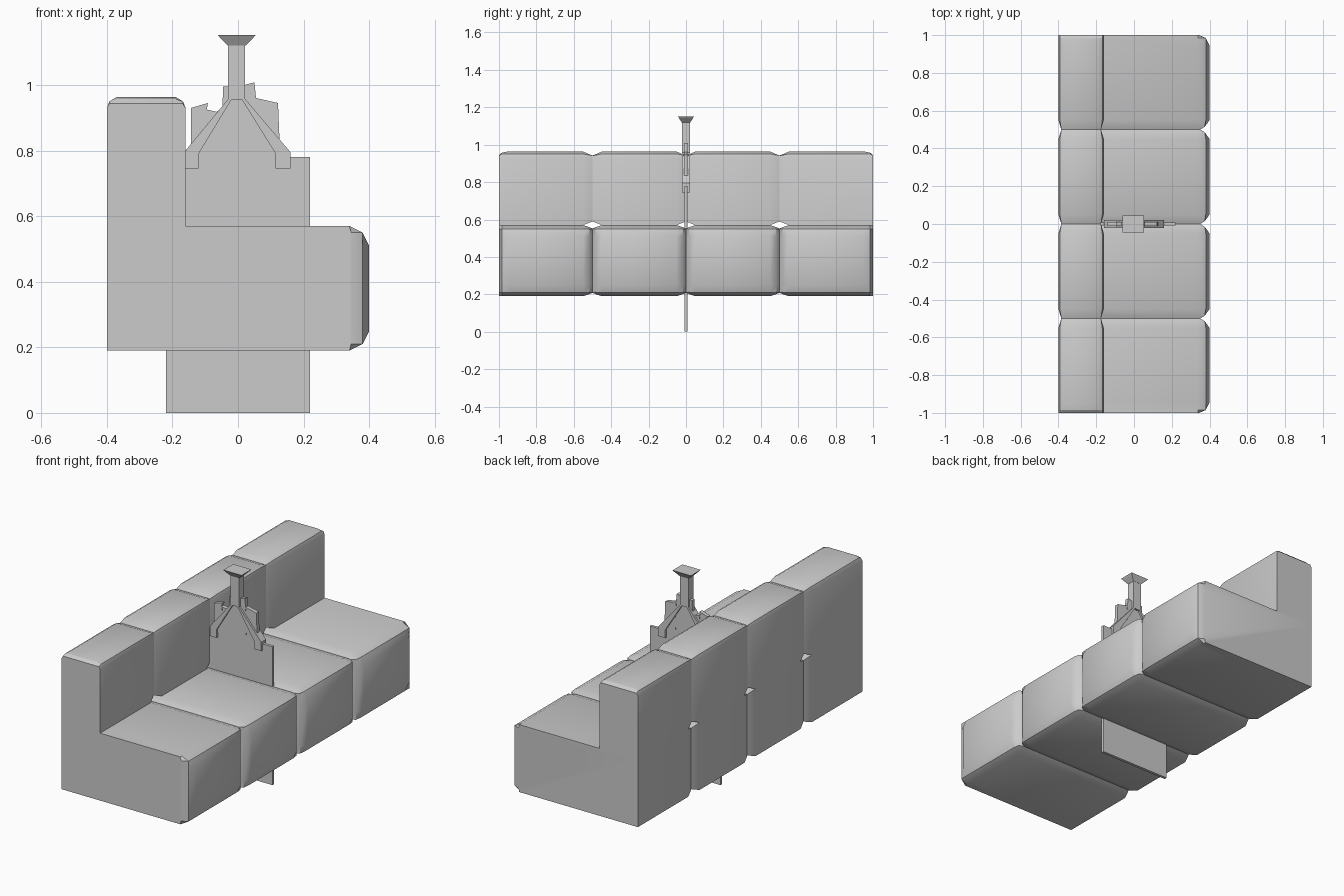
import bpy, bmesh, math

if "Cube" in bpy.data.objects:
    bpy.data.objects.remove(bpy.data.objects["Cube"])


def finish(name, bm, smooth=False):
    bmesh.ops.recalc_face_normals(bm, faces=bm.faces)
    me = bpy.data.meshes.new(name)
    bm.to_mesh(me)
    bm.free()
    ob = bpy.data.objects.new(name, me)
    bpy.context.collection.objects.link(ob)
    if smooth:
        bpy.ops.object.select_all(action='DESELECT')
        ob.select_set(True)
        bpy.context.view_layer.objects.active = ob
        bpy.ops.object.shade_smooth_by_angle(angle=math.radians(30))
    return ob


def loft(name, rings, smooth=False):
    """Join rings of 3D points and cap both ends."""
    bm = bmesh.new()
    vs = [[bm.verts.new(p) for p in ring] for ring in rings]
    n = len(vs[0])
    for a, b in zip(vs, vs[1:]):
        for i in range(n):
            j = (i + 1) % n
            bm.faces.new((a[i], a[j], b[j], b[i]))
    bm.faces.new(vs[0])
    bm.faces.new(vs[-1])
    return finish(name, bm, smooth)


def plate(name, outline, half, y=0):
    return loft(name, [[(x, y + s * half, z) for x, z in outline] for s in (-1, 1)])


SEAT = [(-.4, .19), (.34, .19), (.38, .21), (.4, .25), (.4, .51), (.38, .55), (.34, .57), (-.4, .57)]
BACK = [(-.4, .57), (-.4, .93), (-.392, .95), (-.37, .963), (-.19, .963), (-.168, .95), (-.16, .93), (-.16, .57)]


def seat_ring(y, inset, front):
    lo, hi = .19 + inset, .57 - inset
    return [(min(max(x, -.4 + inset), front), y, min(max(z, lo), hi)) for x, z in SEAT]


def back_ring(y, inset, top):
    return [(min(max(x, -.4 + inset), -.16 - inset), y, min(max(z, .57 + inset * 1.3), top)) for x, z in BACK]


# four cushions: ends pinch in at the seams, outer ends stay nearly flush
for k in range(4):
    y0, y1 = -1 + k * .5, -.5 + k * .5
    seat, back = [], []
    for y, s in ((y0, 1), (y1, -1)):
        if abs(y) > .9:
            a = [seat_ring(y, 0, .345), seat_ring(y + s * .015, 0, .38), seat_ring(y + s * .055, 0, .4)]
            b = [back_ring(y, 0, .943), back_ring(y + s * .015, 0, .957), back_ring(y + s * .045, 0, .963)]
        else:
            a = [seat_ring(y, .018, .35), seat_ring(y + s * .015, .012, .375), seat_ring(y + s * .05, 0, .4)]
            b = [back_ring(y, .015, .942), back_ring(y + s * .05, 0, .963)]
        seat += a if s > 0 else a[::-1]
        back += b if s > 0 else b[::-1]
    loft(f"seat_section_{k + 1}", seat, True)
    loft(f"backrest_section_{k + 1}", back, True)

# central support board through the seat
plate("support_board", [(-.22, 0), (.22, 0), (.22, .78), (-.22, .78)], .008)

# jagged plate held by the bracket
plate("broken_plate", [(-.143, .77), (.13, .77), (.125, .87), (.122, .945), (.055, .96), (.05, 1.008),
                       (.02, 1.0), (-.045, .995), (-.048, .93), (-.065, .918), (-.095, .925),
                       (-.092, .945), (-.143, .93)], .011)

# forked bracket and post
plate("bracket", [(-.03, 1.12), (-.03, .957), (-.16, .80), (-.16, .745), (-.12, .745), (-.12, .79),
                  (-.02, .955), (.012, .955), (.115, .79), (.115, .745), (.16, .745), (.16, .795),
                  (.022, .957), (.022, 1.12)], .022)

# flared cap
loft("post_cap", [[(-.004 + a * hx, b * hy, z) for a, b in ((-1, -1), (1, -1), (1, 1), (-1, 1))]
                  for z, hx, hy in ((1.12, .027, .023), (1.143, .05, .038), (1.152, .057, .044))])

# small studs on the plate
for i, (x, z) in enumerate(((-.092, .91), (.055, .945), (.06, .88), (.058, .81))):
    for s in (-1, 1):
        plate(f"stud_{i}_{'front' if s < 0 else 'rear'}",
              [(x - .002, z - .006), (x + .002, z - .006), (x + .002, z + .006), (x - .002, z + .006)], .002, s * .012)
